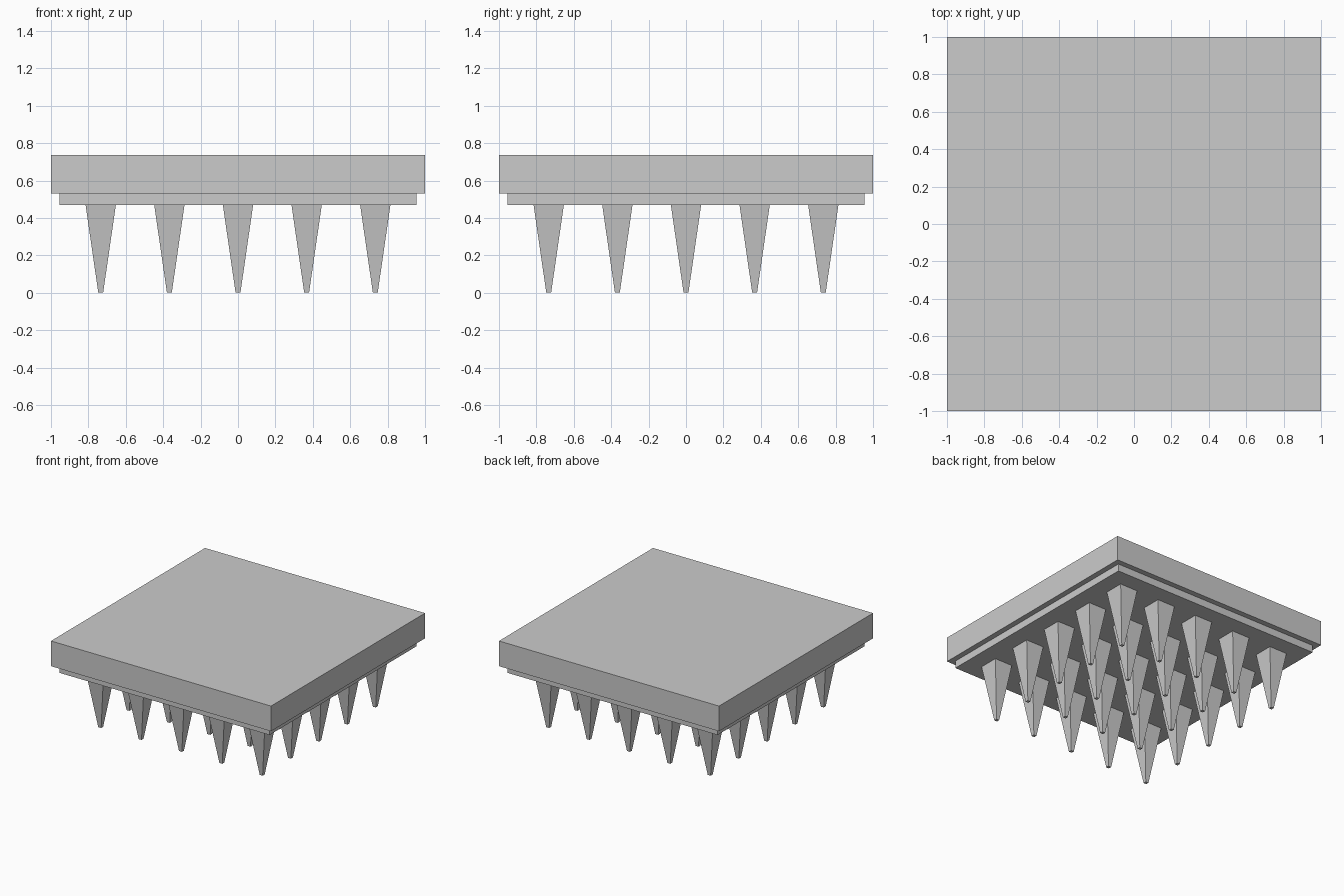
import bpy
import math

if "Cube" in bpy.data.objects:
    bpy.data.objects.remove(bpy.data.objects["Cube"])


def plate(name, half, z0, z1):
    bpy.ops.mesh.primitive_cube_add(size=1, location=(0, 0, (z0 + z1) / 2))
    ob = bpy.context.object
    ob.name = name
    ob.scale = (2 * half, 2 * half, z1 - z0)
    bpy.ops.object.transform_apply(location=False, rotation=False, scale=True)


def spike(name, x, y, tip, base, height):
    # four-sided taper, narrow end down, sides square to the axes
    bpy.ops.mesh.primitive_cone_add(
        vertices=4, radius1=tip * math.sqrt(2), radius2=base * math.sqrt(2),
        depth=height, location=(x, y, height / 2), rotation=(0, 0, math.pi / 4))
    bpy.context.object.name = name
    bpy.ops.object.transform_apply(location=False, rotation=True, scale=False)


PLATE_Z, SLAB_Z, TOP_Z = 0.47, 0.53, 0.737
PITCH = 0.367

# Thick top slab and the thinner inset plate below it
plate("top_slab", 1.0, SLAB_Z, TOP_Z)
plate("spike_plate", 0.955, PLATE_Z, SLAB_Z)

# Five by five grid of downward spikes
for i in range(-2, 3):
    for j in range(-2, 3):
        spike(f"spike_{i + 3}_{j + 3}", i * PITCH, j * PITCH, 0.013, 0.081, PLATE_Z)
